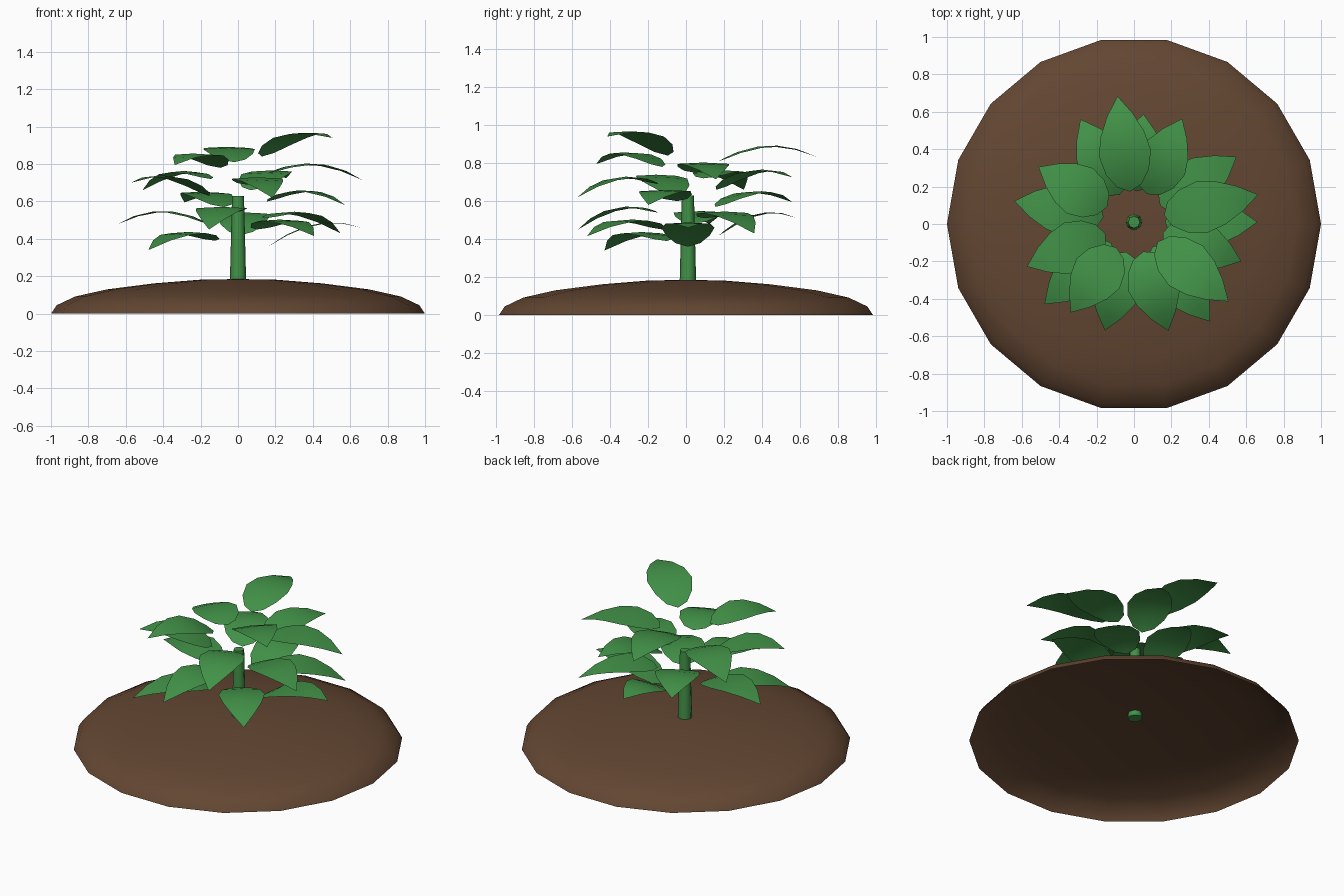
import bpy
import bmesh
from math import sin, cos, pi, radians
from mathutils import Matrix, Vector

cube = bpy.data.objects.get("Cube")
if cube:
    bpy.data.objects.remove(cube, do_unlink=True)


def make_material(name, colour):
    mat = bpy.data.materials.new(name)
    mat.use_nodes = True
    mat.diffuse_color = colour
    mat.node_tree.nodes["Principled BSDF"].inputs["Base Color"].default_value = colour
    return mat


leaf_green = make_material("leaf green", (0.055, 0.29, 0.065, 1))
soil_brown = make_material("soil brown", (0.125, 0.062, 0.032, 1))


def add_object(name, bm, material):
    mesh = bpy.data.meshes.new(name)
    bm.to_mesh(mesh)
    bm.free()
    mesh.materials.append(material)
    obj = bpy.data.objects.new(name, mesh)
    bpy.context.collection.objects.link(obj)
    for poly in mesh.polygons:
        poly.use_smooth = True
    return obj


def bridge(bm, lower, upper):
    count = len(lower)
    for i in range(count):
        j = (i + 1) % count
        bm.faces.new((lower[i], lower[j], upper[j], upper[i]))


# Soil mound: an open dome shell of stacked rings
def make_mound(sides=18):
    bm = bmesh.new()
    profile = [(1, 0), (0.97, 0.045), (0.87, 0.092), (0.7, 0.13), (0.45, 0.162), (0.2, 0.182)]
    rings = []
    for r, z in profile:
        rings.append([bm.verts.new((r * cos(2 * pi * i / sides), r * sin(2 * pi * i / sides), z))
                      for i in range(sides)])
    for lower, upper in zip(rings, rings[1:]):
        bridge(bm, lower, upper)
    peak = bm.verts.new((0, 0, 0.185))
    for a, b in zip(rings[-1], rings[-1][1:] + rings[-1][:1]):
        bm.faces.new((a, b, peak))
    return add_object("soil_mound", bm, soil_brown)


# Tapered stem, its foot just below the soil
def make_stem(bottom=0.15, top=0.63):
    bm = bmesh.new()
    bmesh.ops.create_cone(bm, cap_ends=True, segments=8, radius1=0.044, radius2=0.032,
                          depth=top - bottom,
                          matrix=Matrix.Translation((0, 0.01, (top + bottom) / 2)))
    stem = add_object("stem", bm, leaf_green)
    bpy.context.view_layer.objects.active = stem
    stem.select_set(True)
    bpy.ops.object.shade_smooth_by_angle(angle=radians(50))
    stem.select_set(False)


# Leaf: a bowed blade of left, middle and right rows from base to tip
OUTLINE = [(0.06, 0.065), (0.2, 0.115), (0.4, 0.14), (0.6, 0.118), (0.8, 0.07)]


def make_leaf(name, angle, base_z, reach, rise, root=0.165, bow=0.07):
    bm = bmesh.new()
    turn = Matrix.Rotation(angle, 3, "Z")

    def point(t, side=0.0):
        z = base_z + rise * t + bow * 4 * t * (1 - t) - abs(side) * 0.05
        return bm.verts.new(turn @ Vector((root + (reach - root) * t, side, z)) + Vector((0, 0.01, 0)))

    base, tip = point(0), point(1)
    rows = [(point(t, -w), point(t), point(t, w)) for t, w in OUTLINE]
    for a, b in zip(rows, rows[1:]):
        for k in range(2):
            bm.faces.new((a[k], b[k], b[k + 1], a[k + 1]))
    for k in range(2):
        bm.faces.new((base, rows[0][k], rows[0][k + 1]))
        bm.faces.new((rows[-1][k], tip, rows[-1][k + 1]))
    return add_object(name, bm, leaf_green)


make_mound()
make_stem()

# Leaves spiral downwards by the golden angle: reach and tip rise of each
SPREAD = [(0.66, 0.1), (0.68, 0.025), (0.59, 0.015), (0.68, -0.035), (0.59, -0.06),
          (0.61, -0.07), (0.61, 0.065), (0.62, 0.07), (0.61, -0.02), (0.62, 0.025),
          (0.6, -0.09), (0.65, -0.08), (0.65, 0), (0.67, -0.035), (0.58, 0.09),
          (0.65, -0.05), (0.66, 0.1)]
for i, (reach, rise) in enumerate(SPREAD):
    make_leaf(f"leaf_{i + 1}", radians(-40 + 137.5 * i), 0.84 - 0.03 * i, reach, rise)
